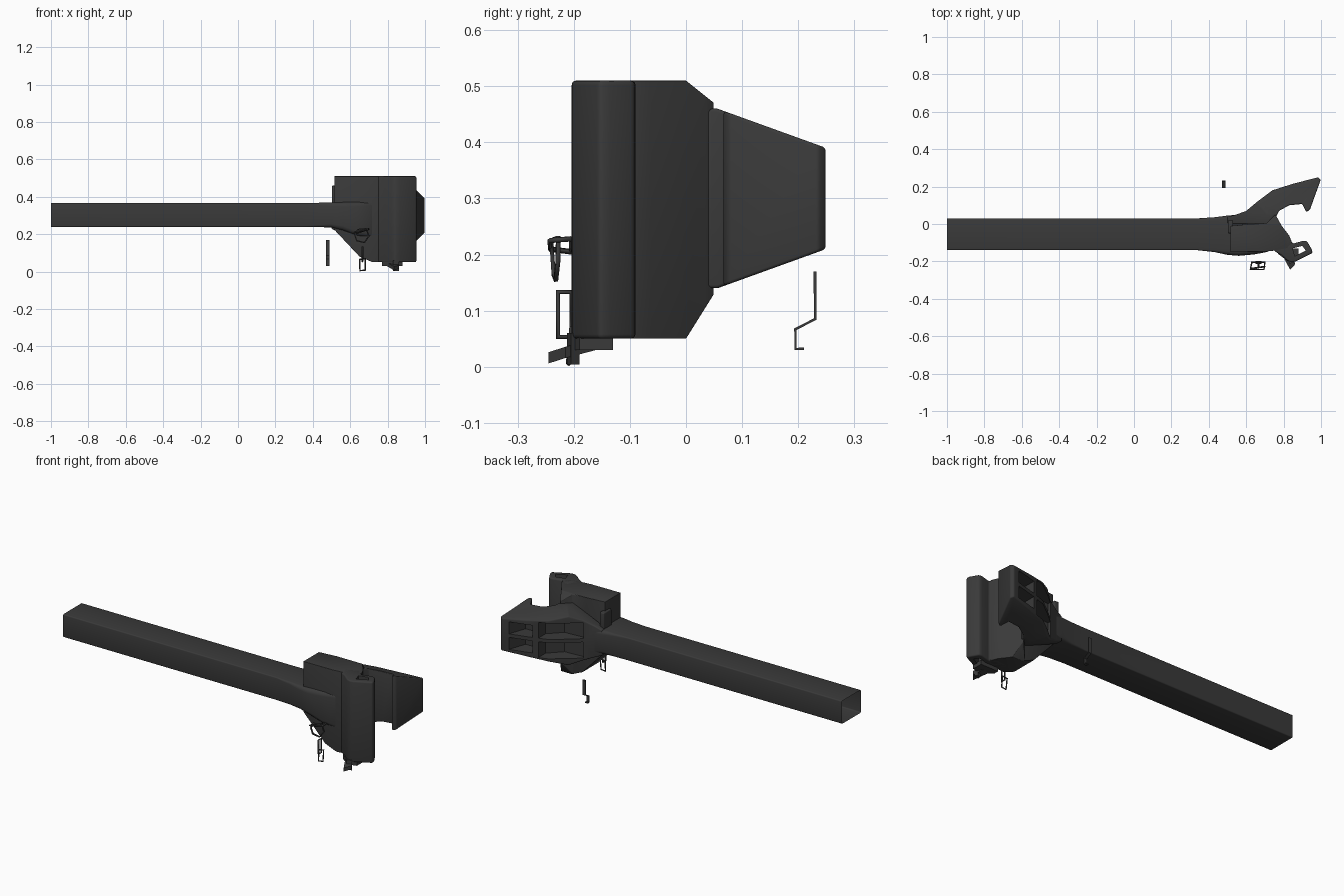
import bpy, bmesh, math
from mathutils import Vector

if "Cube" in bpy.data.objects:
    bpy.data.objects.remove(bpy.data.objects["Cube"])

mat = bpy.data.materials.new("dark_iron")
mat.diffuse_color = (0.042, 0.042, 0.042, 1)
mat.use_nodes = True
mat.node_tree.nodes["Principled BSDF"].inputs["Base Color"].default_value = mat.diffuse_color


def finish(bm, name, bevel=0.0, seg=3):
    """Turn a bmesh into an object with a rounded edge."""
    bmesh.ops.recalc_face_normals(bm, faces=bm.faces)
    me = bpy.data.meshes.new(name)
    bm.to_mesh(me)
    bm.free()
    ob = bpy.data.objects.new(name, me)
    bpy.context.collection.objects.link(ob)
    me.materials.append(mat)
    if bevel:
        m = ob.modifiers.new("round", 'BEVEL')
        m.width, m.segments, m.limit_method = bevel, seg, 'ANGLE'
        m.angle_limit = math.radians(25)
        apply(ob, m)
    return ob


def select(ob):
    bpy.ops.object.select_all(action='DESELECT')
    ob.select_set(True)
    bpy.context.view_layer.objects.active = ob


def apply(ob, m):
    select(ob)
    bpy.ops.object.modifier_apply(modifier=m.name)


def smooth(ob, angle=35):
    select(ob)
    bpy.ops.object.shade_smooth_by_angle(angle=math.radians(angle))


def prism(name, pts, z0, z1, cuts=(), bevel=0.0):
    """Extrude a plan outline upwards, then trim it with planes (point, outward normal)."""
    bm = bmesh.new()
    f = bm.faces.new([bm.verts.new((x, y, z0)) for x, y in pts])
    r = bmesh.ops.extrude_face_region(bm, geom=[f])
    bmesh.ops.translate(bm, vec=(0, 0, z1 - z0),
                        verts=[v for v in r['geom'] if isinstance(v, bmesh.types.BMVert)])
    for co, no in cuts:
        bmesh.ops.bisect_plane(bm, geom=bm.verts[:] + bm.edges[:] + bm.faces[:],
                               plane_co=co, plane_no=Vector(no).normalized(), clear_outer=True)
        bmesh.ops.holes_fill(bm, edges=[e for e in bm.edges if e.is_boundary], sides=0)
    return finish(bm, name, bevel)


def carve(ob, pts, z0, z1):
    """Cut a plan-shaped pocket out of an object."""
    c = prism("cutter", pts, z0, z1)
    c.hide_render = True
    m = ob.modifiers.new("pocket", 'BOOLEAN')
    m.operation, m.object = 'DIFFERENCE', c
    apply(ob, m)
    bpy.data.objects.remove(c)


def wire(name, pts, r, closed=True):
    """Square bar following a path."""
    cu = bpy.data.curves.new(name, 'CURVE')
    cu.dimensions, cu.bevel_depth, cu.bevel_resolution = '3D', r, 0
    cu.use_fill_caps = True
    sp = cu.splines.new('POLY')
    sp.points.add(len(pts) - 1)
    for p, co in zip(sp.points, pts):
        p.co = (*co, 1)
    sp.use_cyclic_u = closed
    cu.materials.append(mat)
    ob = bpy.data.objects.new(name, cu)
    bpy.context.collection.objects.link(ob)
    select(ob)
    bpy.ops.object.convert(target='MESH')


# shank: hollow square tube, open at the rear, flaring into the head
bm = bmesh.new()
rings = []
for x, y0, y1, z0, z1, c in [(-1, -.14, .03, .238, .368, .006), (.34, -.14, .03, .238, .368, .006),
                             (.43, -.15, .036, .238, .368, .012), (.50, -.165, .045, .236, .37, .02),
                             (.56, -.17, .05, .22, .372, .025), (.64, -.163, .05, .19, .374, .025),
                             (.71, -.15, .04, .18, .374, .02), (.74, -.13, .03, .2, .36, .01)]:
    loop = []
    for cy, cz, a0 in [(y1 - c, z1 - c, 0), (y0 + c, z1 - c, 90), (y0 + c, z0 + c, 180), (y1 - c, z0 + c, 270)]:
        for k in range(4):
            a = math.radians(a0 + 30 * k)
            loop.append(bm.verts.new((x, cy + c * math.cos(a), cz + c * math.sin(a))))
    rings.append(loop)
for a, b in zip(rings, rings[1:]):
    for i in range(16):
        j = (i + 1) % 16
        bm.faces.new((a[i], a[j], b[j], b[i]))
bm.faces.new(rings[-1])
smooth(finish(bm, "shank"))

# head block: tall body with sloped underside and tapered throat side
head = prism("head_block",
             [(.515, -.15), (.70, -.148), (.77, -.14), (.82, -.13), (.845, -.10), (.83, -.062), (.79, -.01),
              (.765, .035), (.755, .05), (.735, .03), (.71, .005), (.62, 0), (.515, -.01)],
             .05, .51,
             [((0, 0, .51), (0, .04, .05)), ((0, 0, .05), (0, .08, -.05)),
              ((.50, 0, .24), (-.16, 0, -.15)), ((.65, 0, .08), (-.03, 0, -.07))], .008)
smooth(head)

# small horn at the rear of the head
smooth(prism("rear_horn", [(.502, -.05), (.53, -.05), (.53, .02), (.502, .02)], .35, .46, bevel=.005))

# knuckle: tall column with a vertical slot
knuckle = prism("knuckle",
                [(.74, -.08), (.75, -.145), (.785, -.165), (.82, -.195), (.84, -.205), (.865, -.2),
                 (.955, -.155), (.95, -.135), (.925, -.092), (.905, -.09), (.85, -.105), (.82, -.07)],
                .05, .51, bevel=.008)
carve(knuckle, [(.848, -.13), (.90, -.117), (.918, -.142), (.86, -.172)], 0, .6)
smooth(knuckle)

# guard arm: tapering towards its tip and towards the shank
cuts = []
for s in (1, -1):
    cuts += [((0, .07, .30 + s * .155), (0, .065, s * .18)),
             ((.50, 0, .30 + s * .072), (-.085, 0, s * .20))]
arm = prism("guard_arm",
            [(.5, 0), (.77, 0), (.76, .04), (.775, .07), (.83, .10), (.90, .107), (.92, .065), (.94, .075),
             (.998, .235), (.985, .25), (.85, .215), (.74, .18), (.66, .12), (.60, .07), (.54, .048), (.5, .04)],
            .14, .46, cuts, .007)
# four ribbed pockets in the back of the arm
for s in (1, -1):
    for pts, h in [([(.60, .052), (.72, .06), (.79, .13), (.79, .3), (.55, .3)], .10),
                   ([(.82, .135), (.91, .14), (.965, .3), (.82, .3)], .078)]:
        z0, z1 = sorted((.30 + s * .01, .30 + s * h))
        carve(arm, pts, z0, z1)
smooth(arm)

# lock lever under the knuckle
prism("lever_base", [(.77, -.13), (.88, -.13), (.88, -.19), (.83, -.205), (.77, -.16)], .03, .055)
lever = prism("lever_tongue", [(.795, -.17), (.835, -.245), (.862, -.215), (.835, -.16)], .03, .05)
for v in lever.data.vertices:
    v.co.z -= max(0, -.17 - v.co.y) * .32
prism("lever_pin", [(.83, -.212), (.86, -.205), (.85, -.19), (.83, -.195)], .004, .06)

# chain hanging on the front
wire("chain_ring_upper", [(.622, -.243, .21), (.695, -.243, .225), (.70, -.205, .228), (.63, -.205, .205)], .005)
wire("chain_ring_tilted", [(.64, -.24, .225), (.685, -.228, .23), (.70, -.228, .19), (.675, -.232, .155),
                           (.635, -.236, .165), (.625, -.238, .195)], .005)
wire("chain_link_middle", [(.665, -.228, .133), (.665, -.204, .133), (.665, -.204, .053), (.665, -.228, .053)], .005)
wire("chain_link_lower", [(.65, -.203, .065), (.68, -.203, .07), (.68, -.209, .008), (.652, -.209, .005)], .005)

# separate bent release strip behind the shank
path = [(.23, .17), (.23, .085), (.195, .067), (.195, .032), (.21, .032)]
bm = bmesh.new()
rows = [[bm.verts.new((x, y, z)) for x in (.47, .488)] for y, z in path]
for a, b in zip(rows, rows[1:]):
    bm.faces.new((a[0], a[1], b[1], b[0]))
strip = finish(bm, "release_strip")
m = strip.modifiers.new("thickness", 'SOLIDIFY')
m.thickness, m.offset = .005, 0
apply(strip, m)
